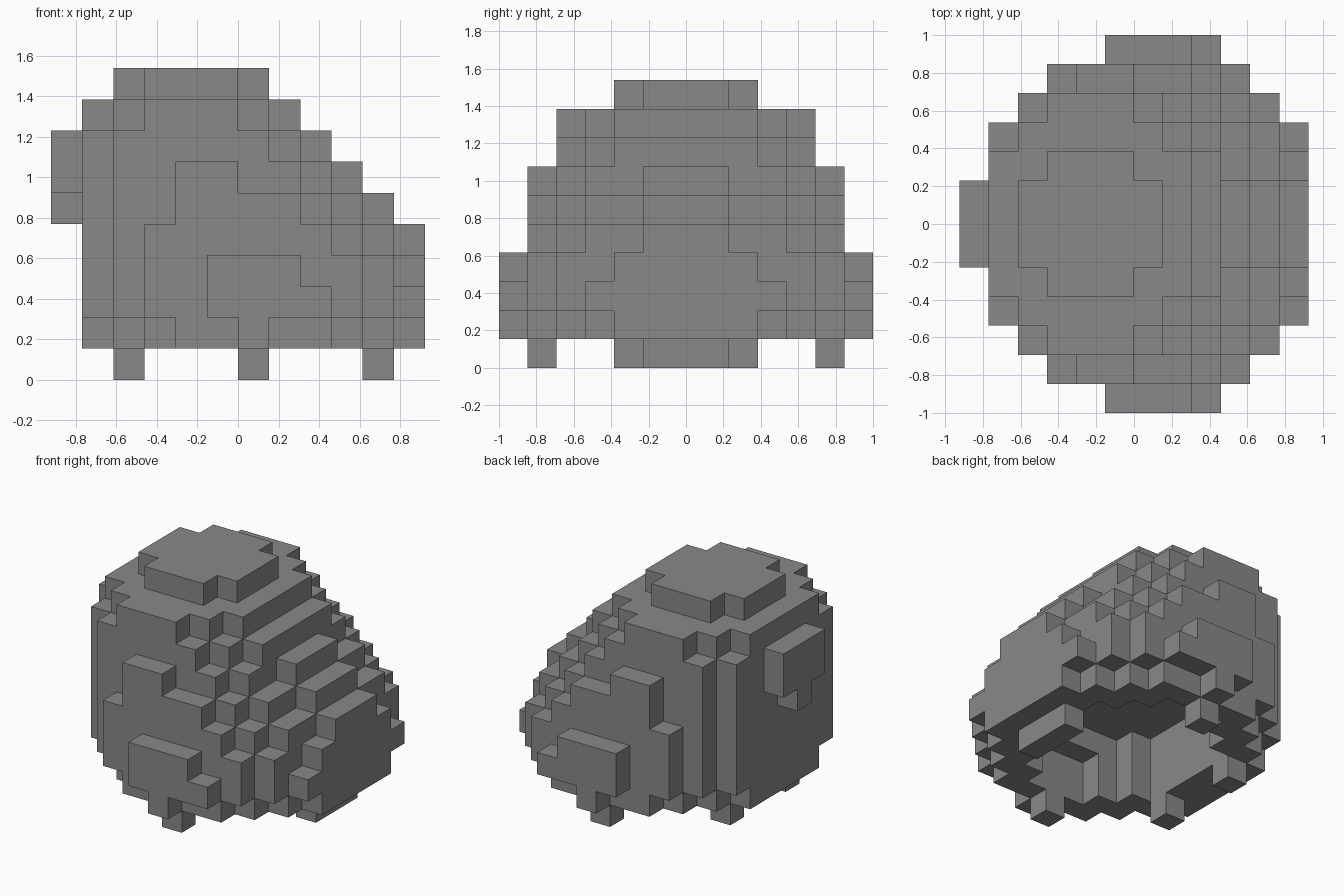
import bpy, bmesh

if "Cube" in bpy.data.objects:
    bpy.data.objects.remove(bpy.data.objects["Cube"])

U = 2 / 13                      # block size
NX, NY = 12, 13                 # block grid in plan

grey = bpy.data.materials.new("grey")
grey.diffuse_color = (0.25, 0.25, 0.25, 1)
grey.use_nodes = True
grey.node_tree.nodes["Principled BSDF"].inputs["Base Color"].default_value = grey.diffuse_color

SIDES = {  # outward direction: corner offsets of that block face
    (1, 0, 0): ((1, 0, 0), (1, 1, 0), (1, 1, 1), (1, 0, 1)),
    (-1, 0, 0): ((0, 0, 0), (0, 0, 1), (0, 1, 1), (0, 1, 0)),
    (0, 1, 0): ((0, 1, 0), (0, 1, 1), (1, 1, 1), (1, 1, 0)),
    (0, -1, 0): ((0, 0, 0), (1, 0, 0), (1, 0, 1), (0, 0, 1)),
    (0, 0, 1): ((0, 0, 1), (1, 0, 1), (1, 1, 1), (0, 1, 1)),
    (0, 0, -1): ((0, 0, 0), (0, 1, 0), (1, 1, 0), (1, 0, 0)),
}


def layer(k, first, spans):
    """Blocks of one layer: x spans per row from row `first` to the middle, mirrored in y."""
    cells = set()
    for j in range(first, 7):
        a, b = spans[min(j - first, len(spans) - 1)]
        for i in range(a, b + 1):
            cells |= {(i, j, k), (i, NY - 1 - j, k)}
    return cells


def build(name, solid, cells):
    """Mesh the faces of `cells` that are not covered by any block in `solid`."""
    bm = bmesh.new()
    verts = {}

    def vert(p):
        if p not in verts:
            verts[p] = bm.verts.new(((p[0] - NX / 2) * U, (p[1] - NY / 2) * U, p[2] * U))
        return verts[p]

    for c in sorted(cells):
        for d, corners in SIDES.items():
            if tuple(c[n] + d[n] for n in range(3)) not in solid:
                bm.faces.new([vert(tuple(c[n] + o[n] for n in range(3))) for o in corners])
    me = bpy.data.meshes.new(name)
    bm.to_mesh(me)
    bm.free()
    me.materials.append(grey)
    bpy.context.collection.objects.link(bpy.data.objects.new(name, me))


# Stepped dome, bottom to top, sloping down towards +x
body = set()
for k, first, spans in (
    (1, 0, [(6, 6), (4, 8), (3, 9), (2, 10), (1, 11)]),
    (2, 0, [(5, 8), (3, 9), (2, 10), (1, 11)]),
    (3, 0, [(5, 7), (3, 9), (2, 10), (1, 10), (1, 11)]),
    (4, 1, [(3, 8), (2, 9), (1, 10), (1, 10), (1, 11)]),
    (5, 1, [(4, 7), (2, 8), (1, 9), (1, 9), (1, 10)]),
    (6, 1, [(4, 5), (2, 7), (1, 8), (1, 8), (1, 9)]),
    (7, 2, [(2, 6), (1, 7), (1, 8)]),
    (8, 2, [(3, 5), (2, 6), (1, 7)]),
    (9, 4, [(3, 5), (2, 6)]),
):
    body |= layer(k, first, spans)

# Hollow underside
for k, first, spans in (
    (1, 2, [(5, 7), (4, 8), (3, 9)]),
    (2, 2, [(5, 7), (4, 8), (3, 9)]),
    (3, 3, [(4, 7), (3, 8)]),
):
    body -= layer(k, first, spans)

# Small feet under the rim and the tab on the back
side_feet = {(6, 1, 0), (6, 11, 0)}
rear_feet = {(2, 4, 0), (2, 8, 0)}
front_foot = {(10, j, 0) for j in (5, 6, 7)}
rear_tab = {(0, j, k) for j in (5, 6, 7) for k in (6, 7)} | {(0, 6, 5)}

parts = {"body": body, "side_feet": side_feet, "rear_feet": rear_feet,
         "front_foot": front_foot, "rear_tab": rear_tab}
everything = set().union(*parts.values())
for name, cells in parts.items():
    build(name, everything, cells)
